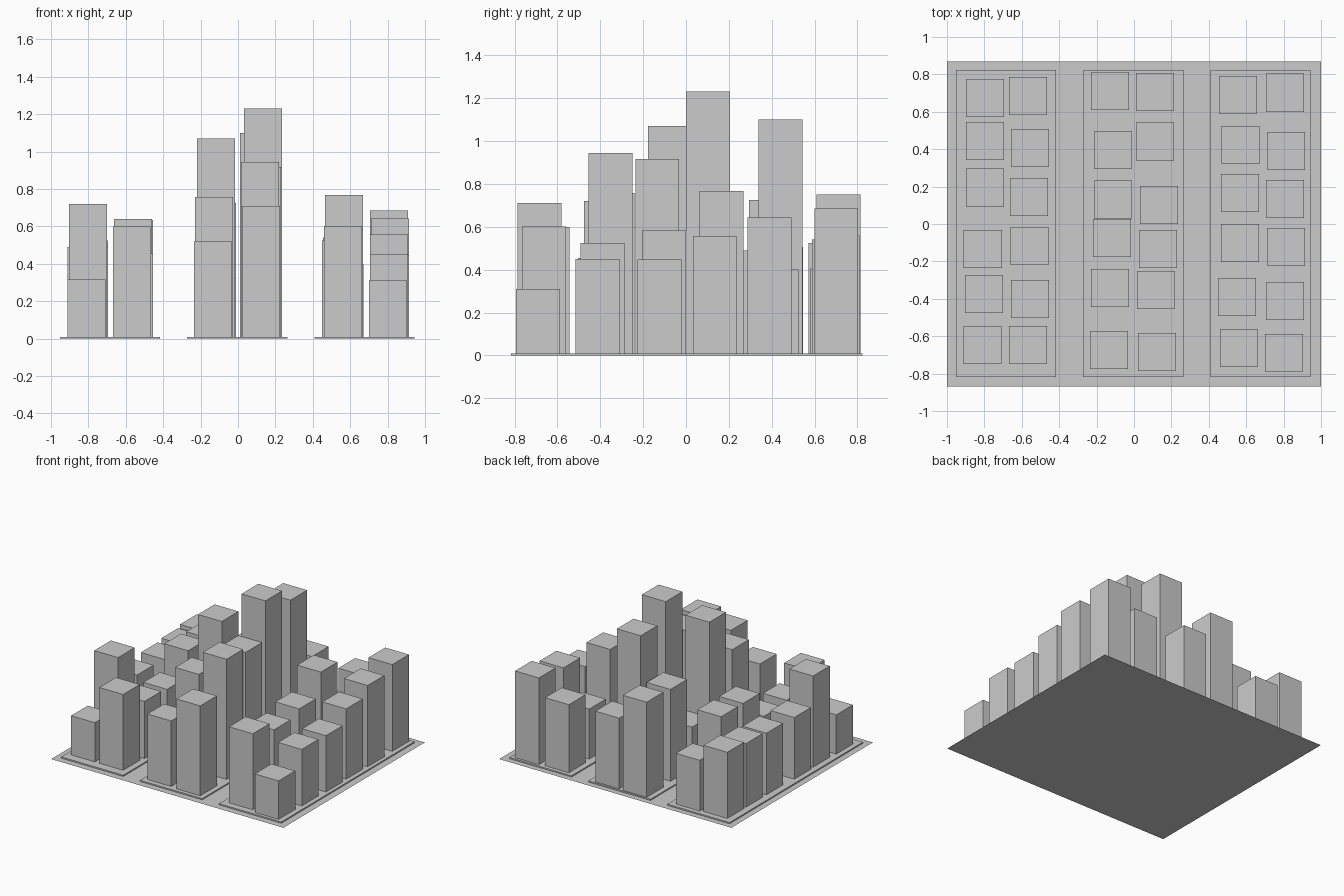
import bpy

PLATE_H = 0.01      # thickness of each city block slab
WIDTH = 0.205       # footprint of every tower


def box(name, x, y, z0, sx, sy, h):
    bpy.ops.mesh.primitive_cube_add(size=1, location=(x, y, z0 + h / 2))
    ob = bpy.context.object
    ob.name = name
    ob.scale = (sx, sy, h)
    return ob


# Flat ground sheet
bpy.ops.mesh.primitive_plane_add(size=1)
ground = bpy.context.object
ground.name = "ground"
ground.scale = (2.0, 1.74, 1)

# Three long block slabs separated by streets
for i, x in enumerate((-0.684, -0.004, 0.677)):
    box(f"block_{i + 1}", x, 0.003, 0, 0.535, 1.64, PLATE_H)

# Towers, one list per column from back to front: (x, y, top height)
columns = [
    [(-.797, .674, .525), (-.797, .444, .505), (-.797, .193, .49),
     (-.808, -.134, .49), (-.802, -.374, .72), (-.810, -.647, .315)],
    [(-.567, .684, .405), (-.556, .406, .635), (-.561, .144, .64),
     (-.559, -.118, .44), (-.556, -.401, .455), (-.567, -.647, .60)],
    [(-.128, .711, .75), (-.112, .396, .725), (-.112, .131, .33),
     (-.118, -.075, 1.07), (-.128, -.342, .757), (-.134, -.674, .52)],
    [(.112, .706, .56), (.112, .441, 1.10), (.134, .102, 1.23),
     (.128, -.134, .917), (.118, -.353, .945), (.123, -.684, .71)],
    [(.556, .690, .54), (.569, .422, .40), (.567, .166, .767),
     (.567, -.102, .583), (.551, -.390, .525), (.561, -.663, .602)],
    [(.807, .701, .685), (.813, .390, .643), (.807, .134, .557),
     (.813, -.123, .448), (.807, -.412, .45), (.802, -.690, .31)],
]
for c, col in enumerate(columns, 1):
    for r, (x, y, top) in enumerate(col, 1):
        box(f"tower_{c}_{r}", x, y, PLATE_H, WIDTH, WIDTH, top - PLATE_H)
